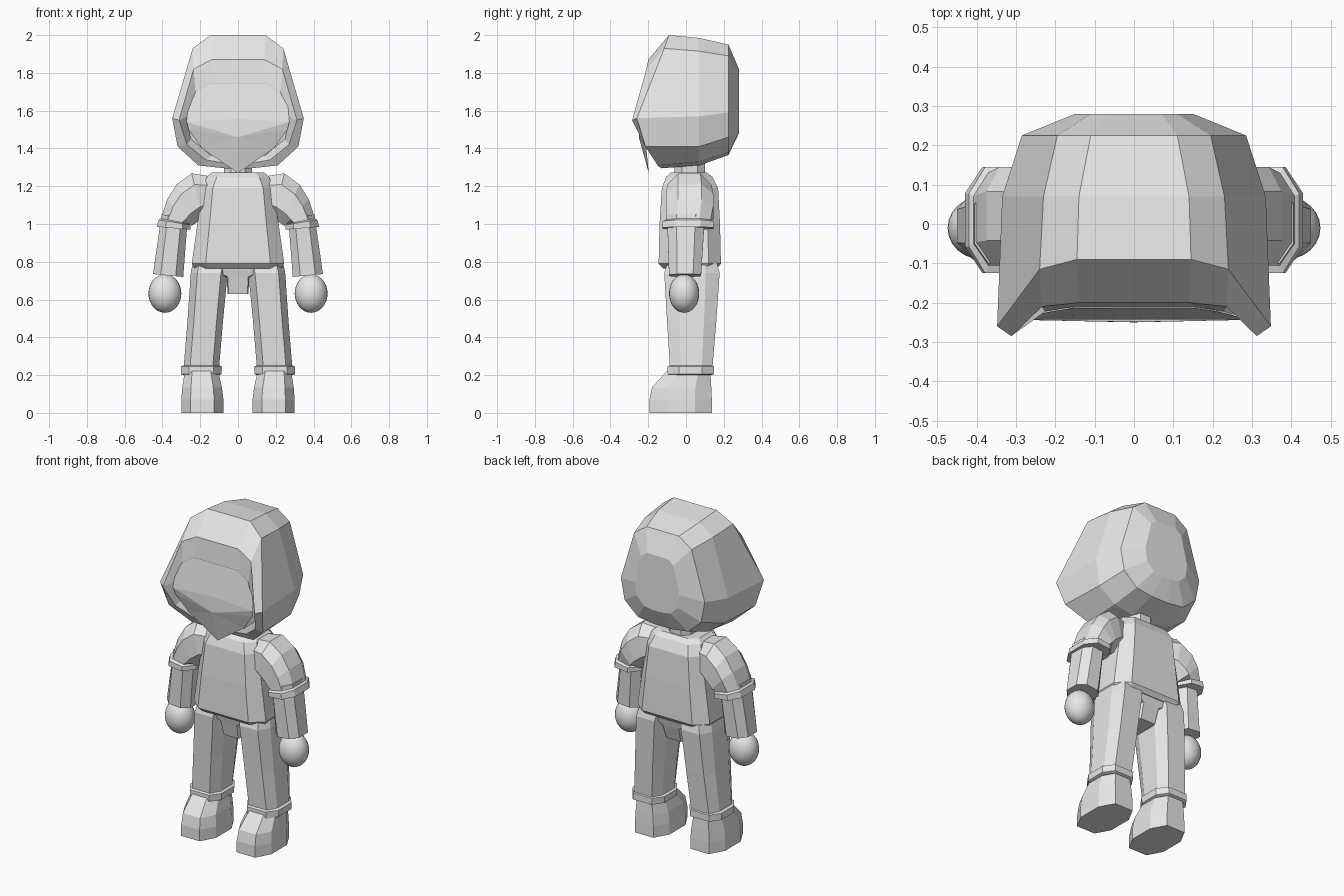
import bpy, bmesh
from math import radians

cube = bpy.data.objects.get("Cube")
if cube:
    bpy.data.objects.remove(cube, do_unlink=True)

grey = bpy.data.materials.new("plain grey")
grey.use_nodes = True
COLOUR = (0.8, 0.8, 0.8, 1)
grey.diffuse_color = COLOUR
grey.node_tree.nodes["Principled BSDF"].inputs["Base Color"].default_value = COLOUR


def finish(name, bm):
    bmesh.ops.recalc_face_normals(bm, faces=bm.faces[:])
    mesh = bpy.data.meshes.new(name)
    bm.to_mesh(mesh)
    bm.free()
    mesh.materials.append(grey)
    obj = bpy.data.objects.new(name, mesh)
    bpy.context.collection.objects.link(obj)
    return obj


def loft(name, rings):
    """Skin equal rings of points and close both ends."""
    bm = bmesh.new()
    loops = [[bm.verts.new(p) for p in ring] for ring in rings]
    n = len(loops[0])
    for a, b in zip(loops, loops[1:]):
        for i in range(n):
            j = (i + 1) % n
            bm.faces.new((a[i], a[j], b[j], b[i]))
    bm.faces.new(loops[0])
    bm.faces.new(loops[-1])
    return finish(name, bm)


def ring(inner, outer, front, back, cut=0.25, cut_y=0.25):
    """Chamfered rectangle spanning inner to outer (x, z) and front to back (y)."""
    def at(u, v):
        return (inner[0] + (outer[0] - inner[0]) * u,
                front + (back - front) * v,
                inner[1] + (outer[1] - inner[1]) * u)
    c, d = cut, cut_y
    return [at(*q) for q in ((c, 0), (1 - c, 0), (1, d), (1, 1 - d),
                             (1 - c, 1), (c, 1), (0, 1 - d), (0, d))]


def flat(x0, x1, z, front, back, cut=0.25, cut_y=0.25):
    return ring((x0, z), (x1, z), front, back, cut, cut_y)


def both_sides(name, rings):
    for side, s in (("left", 1), ("right", -1)):
        loft(side + "_" + name, [[(s * x, y, z) for x, y, z in r] for r in rings])


def mirrored(half):
    return half + [(-x, y, z) for x, y, z in reversed(half)]


# Hood: half rings from the back panel to the face opening
hood = [
    [(.07, .28, 1.82), (.11, .28, 1.79), (.15, .28, 1.62),
     (.14, .28, 1.54), (.09, .28, 1.49), (.03, .28, 1.48)],
    [(.11, .225, 1.95), (.195, .225, 1.89), (.285, .225, 1.59),
     (.26, .225, 1.46), (.17, .225, 1.38), (.06, .225, 1.365)],
    [(.14, .07, 1.985), (.23, .07, 1.915), (.335, .07, 1.57),
     (.31, .07, 1.41), (.20, .07, 1.33), (.07, .07, 1.31)],
    [(.145, -.09, 2.0), (.24, -.115, 1.93), (.348, -.26, 1.56),
     (.32, -.215, 1.41), (.21, -.15, 1.31), (.07, -.13, 1.295)],
    [(.14, -.20, 1.87), (.235, -.21, 1.82), (.312, -.285, 1.55),
     (.27, -.22, 1.42), (.17, -.16, 1.34), (.06, -.145, 1.32)],
    [(.15, -.21, 1.745), (.225, -.222, 1.70), (.27, -.235, 1.57),
     (.25, -.19, 1.45), (.14, -.15, 1.36), (.05, -.14, 1.34)],
]
loft("hood", [mirrored(h) for h in hood])

# Face panel and pointed mask
bm = bmesh.new()
panel = mirrored([(.15, -.213, 1.742), (.22, -.224, 1.70),
                  (.265, -.236, 1.62), (.272, -.243, 1.54)])
bm.faces.new([bm.verts.new(p) for p in panel])
finish("face_panel", bm)

bm = bmesh.new()
top, nose, tip = [bm.verts.new(p) for p in
                  ((0, -.248, 1.558), (0, -.25, 1.46), (0, -.197, 1.27))]
for s in (1, -1):
    a, b, c = [bm.verts.new((s * x, y, z)) for x, y, z in
               ((.272, -.244, 1.54), (.262, -.235, 1.50), (.19, -.21, 1.40))]
    for face in ((top, a, nose), (nose, a, b), (nose, b, c), (nose, c, tip)):
        bm.faces.new(face)
finish("mask", bm)

# Neck, shirt and pelvis
loft("neck", [flat(-.075, .075, z, -.06, .1) for z in (1.2, 1.33)])
loft("shirt", [flat(-w, w, z, f, b, c, .2) for w, z, f, b, c in (
    (.23, .765, -.12, .165, .16), (.245, .79, -.145, .185, .15),
    (.215, 1.0, -.14, .18, .15), (.185, 1.19, -.128, .17, .14),
    (.165, 1.25, -.105, .14, .16), (.14, 1.272, -.08, .11, .18))])
loft("pelvis", [flat(-w, w, z, f, b, .05, .05) for w, z, f, b in (
    (.055, .63, -.07, .12), (.06, .72, -.09, .15), (.15, .76, -.1, .16),
    (.15, .8, -.1, .16))])

# Sleeves with a flared cuff
both_sides("sleeve", [ring(i, o, f, b) for i, o, f, b in (
    ((.14, 1.06), (.16, 1.255), -.08, .11),
    ((.19, 1.03), (.245, 1.268), -.1, .135),
    ((.23, 1.0), (.325, 1.21), -.105, .145),
    ((.245, .99), (.375, 1.13), -.105, .145),
    ((.26, 1.0), (.408, 1.03), -.105, .13),
    ((.253, .995), (.42, 1.022), -.125, .145),
    ((.25, .97), (.43, .985), -.125, .145))])

# Forearms and hands
both_sides("forearm", [ring(i, o, f, b) for i, o, f, b in (
    ((.265, 1.04), (.405, 1.05), -.1, .1),
    ((.29, .72), (.45, .735), -.09, .08))])
for side, s in (("left", 1), ("right", -1)):
    bm = bmesh.new()
    bmesh.ops.create_uvsphere(bm, u_segments=24, v_segments=16, radius=1)
    for v in bm.verts:
        v.co = (s * (.387 + v.co.x * .087), -.01 + v.co.y * .08, .632 + v.co.z * .102)
    hand = finish(side + "_hand", bm)
    bpy.ops.object.select_all(action="DESELECT")
    hand.select_set(True)
    bpy.context.view_layer.objects.active = hand
    bpy.ops.object.shade_smooth_by_angle(angle=radians(40))

# Trouser legs, rolled cuffs and shoes
both_sides("trouser_leg", [flat(*r, .18, .25) for r in (
    (.045, .24, .79, -.1, .165), (.055, .25, .74, -.115, .178),
    (.08, .268, .48, -.1, .16), (.1, .288, .24, -.085, .14),
    (.105, .285, .2, -.08, .135))])
both_sides("trouser_cuff", [flat(*r, .2, .25) for r in (
    (.1, .29, .2, -.085, .137), (.088, .302, .205, -.097, .147),
    (.085, .302, .245, -.097, .147), (.1, .288, .252, -.085, .137))])
both_sides("shoe", [flat(*r, .22, .27) for r in (
    (.077, .3, 0, -.193, .137), (.077, .3, .07, -.193, .137),
    (.085, .295, .135, -.18, .134), (.1, .285, .2, -.12, .13),
    (.11, .28, .235, -.085, .12))])
